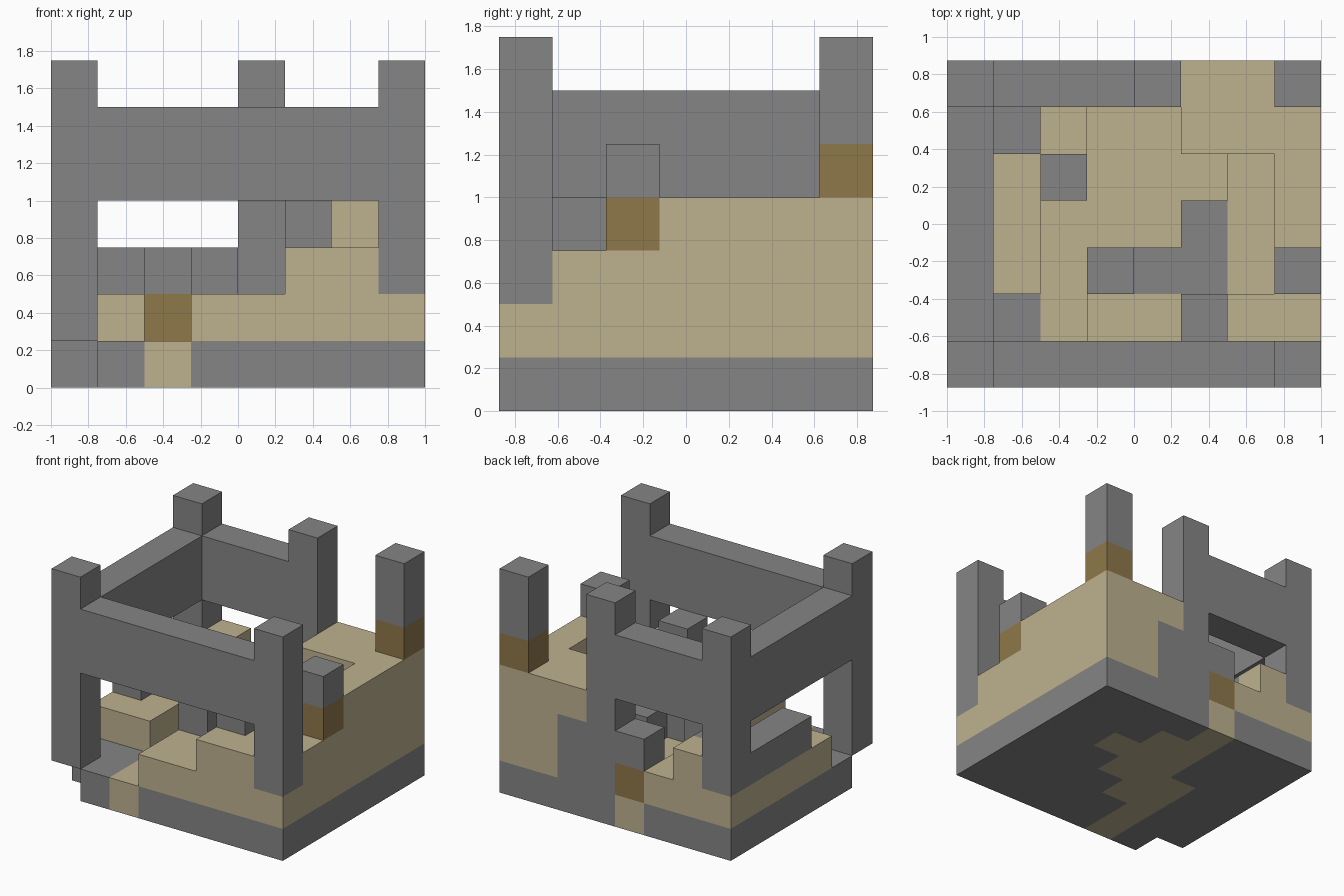
import bpy, bmesh
from mathutils import Vector

old = bpy.data.objects.get("Cube")
if old:
    bpy.data.objects.remove(old, do_unlink=True)

CELL = 0.25
ORIGIN = Vector((-1, -0.875, 0))


def material(name, rgb):
    m = bpy.data.materials.new(name)
    m.use_nodes = True
    color = (*rgb, 1)
    m.diffuse_color = color
    m.node_tree.nodes["Principled BSDF"].inputs["Base Color"].default_value = color
    return m


stone = material("grey stone", (0.235, 0.235, 0.235))
sand = material("pale sand", (0.515, 0.445, 0.275))
wood = material("brown wood", (0.275, 0.188, 0.07))

cells = {}  # block position -> (part name, material)


def fill(part, mat, xs, ys, zs):
    """Fill a range of blocks; each range is (first, end)."""
    for i in range(*xs):
        for j in range(*ys):
            for k in range(*zs):
                cells[i, j, k] = (part, mat)


def column(part, mat, x, y, zs):
    fill(part, mat, (x, x + 1), (y, y + 1), zs)


# Stone base with a sandy path winding through it from front to back
path_rows = [(2, 3), (2, 3), (2, 4), (2, 5), (3, 6), (3, 5), (3, 4)]
fill("stone_base", stone, (0, 8), (0, 7), (0, 1))
for row, span in enumerate(path_rows):
    fill("sandy_path", sand, span, (row, row + 1), (0, 1))
del cells[0, 0, 0]

# Raised sand on the right side, sunken to a bench in the middle
fill("right_bank", sand, (7, 8), (0, 7), (1, 2))
fill("right_bank", sand, (7, 8), (1, 7), (2, 3))
fill("right_bank", sand, (7, 8), (3, 7), (3, 4))
fill("right_bank", sand, (5, 7), (5, 7), (1, 4))
fill("right_bench", sand, (6, 7), (2, 5), (1, 2))
fill("front_bank", sand, (3, 5), (0, 2), (1, 2))
fill("front_bank", sand, (5, 7), (0, 2), (1, 3))

# Sand on the left side and at the back
fill("left_bench", sand, (0, 2), (2, 5), (1, 2))
fill("back_bank", sand, (0, 3), (5, 7), (1, 2))
column("back_bank", sand, 1, 6, (2, 3))

# Corner towers and the back tower with its buttress
column("front_left_tower", stone, 0, 0, (1, 7))
column("front_right_tower", stone, 7, 0, (2, 7))
column("back_left_tower", stone, 0, 6, (2, 7))
column("back_middle_tower", stone, 4, 6, (0, 7))
column("tower_buttress", stone, 5, 6, (0, 3))

# Upper walls bridging the towers
fill("front_wall", stone, (1, 7), (0, 1), (4, 6))
fill("side_wall", stone, (0, 1), (1, 6), (4, 6))
fill("back_wall", stone, (1, 4), (6, 7), (4, 6))

# Low stonework inside
fill("side_ledge", stone, (0, 1), (3, 6), (2, 3))
column("inner_corner", stone, 1, 5, (1, 3))
column("inner_pillar", stone, 3, 2, (1, 3))
column("front_pillar", stone, 5, 1, (1, 4))
fill("inner_step", stone, (4, 6), (2, 3), (1, 2))
column("inner_step", stone, 5, 3, (1, 2))

# Posts: a wooden block capped with stone
for name, x, y, z, top in (("floor", 2, 4, 1, 3), ("back", 3, 6, 1, 3),
                           ("side", 7, 2, 3, 5), ("corner", 7, 6, 4, 7)):
    column(name + "_post_wood", wood, x, y, (z, z + 1))
    column(name + "_post_cap", stone, x, y, (z + 1, top))


def add_face(bm, cell, axis, sign):
    """Add the block face that looks along one axis."""
    centre = Vector(cell) + Vector((0.5, 0.5, 0.5))
    n, u = Vector(), Vector()
    n[axis] = sign / 2
    u[(axis + 1) % 3] = 0.5
    v = n.cross(u) * 2
    corners = (-u - v, u - v, u + v, v - u)
    bm.faces.new([bm.verts.new((centre + n + c) * CELL + ORIGIN) for c in corners])


# Turn each part into a mesh made only of its exposed faces
parts = {}
for cell, (part, mat) in cells.items():
    bm, _ = parts.setdefault(part, (bmesh.new(), mat))
    for axis in range(3):
        for sign in (-1, 1):
            beside = list(cell)
            beside[axis] += sign
            if tuple(beside) not in cells:
                add_face(bm, cell, axis, sign)

for part, (bm, mat) in parts.items():
    bmesh.ops.remove_doubles(bm, verts=bm.verts, dist=0.001)
    bmesh.ops.dissolve_limit(bm, angle_limit=0.01, verts=bm.verts, edges=bm.edges)
    mesh = bpy.data.meshes.new(part)
    bm.to_mesh(mesh)
    bm.free()
    mesh.materials.append(mat)
    bpy.context.collection.objects.link(bpy.data.objects.new(part, mesh))
